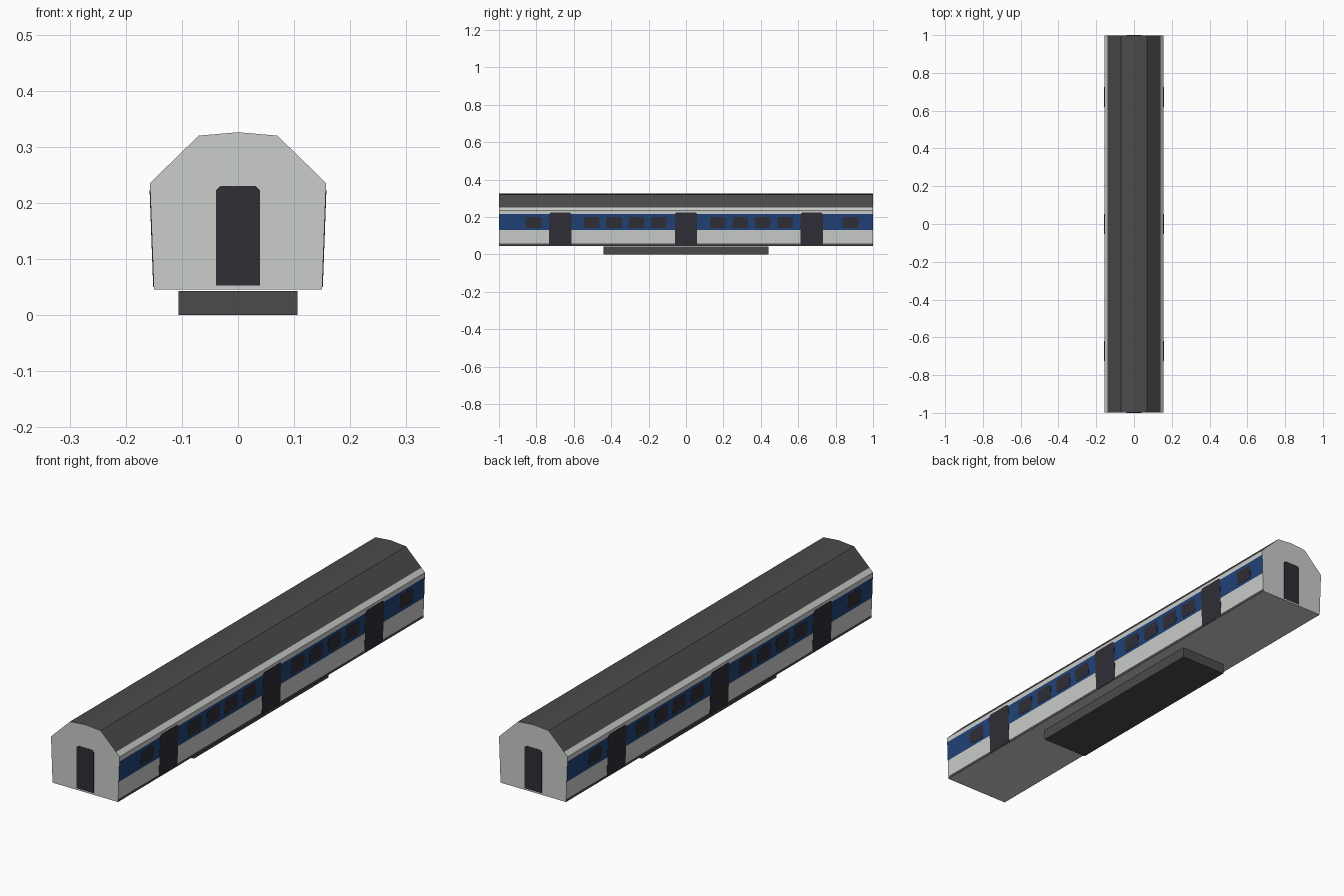
import bpy, bmesh

cube = bpy.data.objects.get("Cube")
if cube:
    bpy.data.objects.remove(cube, do_unlink=True)


def material(name, r, g, b):
    m = bpy.data.materials.new(name)
    m.use_nodes = True
    m.diffuse_color = (r, g, b, 1)
    bsdf = m.node_tree.nodes["Principled BSDF"]
    bsdf.inputs["Base Color"].default_value = (r, g, b, 1)
    bsdf.inputs["Roughness"].default_value = 0.8
    return m


PALE = material("pale grey paint", 0.59, 0.61, 0.59)
BLUE = material("blue stripe", 0.014, 0.055, 0.185)
ROOF = material("dark grey roof", 0.07, 0.07, 0.07)
GLASS = material("dark glass", 0.028, 0.028, 0.036)

HALF = 0.999          # half length of the shell, plates add the rest
SKIN = 0.001          # plate thickness
FLOOR, EAVE = 0.046, 0.235
SILL, BAND_LOW, BAND_HIGH, ROOF_LOW = 0.057, 0.13, 0.215, 0.251


def side_x(z):
    """Half width of the leaning side wall at height z."""
    return 0.15 + 0.007 * (z - FLOOR) / (EAVE - FLOOR)


def make_object(name, bm, *mats):
    bmesh.ops.recalc_face_normals(bm, faces=bm.faces)
    mesh = bpy.data.meshes.new(name)
    bm.to_mesh(mesh)
    bm.free()
    for m in mats:
        mesh.materials.append(m)
    obj = bpy.data.objects.new(name, mesh)
    bpy.context.collection.objects.link(obj)
    return obj


def prism(bm, points, push):
    """Close a flat outline and extrude it along push."""
    face = bm.faces.new([bm.verts.new(p) for p in points])
    out = bmesh.ops.extrude_face_region(bm, geom=[face], use_keep_orig=True)
    moved = [v for v in out["geom"] if isinstance(v, bmesh.types.BMVert)]
    bmesh.ops.translate(bm, verts=moved, vec=push)


# Carriage shell, with bands coloured by height
right_half = [(side_x(z), z) for z in (FLOOR, SILL, BAND_LOW, BAND_HIGH, EAVE)]
right_half += [(0.141, ROOF_LOW), (0.07, 0.32)]
profile = right_half + [(0, 0.326)] + [(-x, z) for x, z in reversed(right_half)]
bm = bmesh.new()
prism(bm, [(x, -HALF, z) for x, z in profile], (0, 2 * HALF, 0))
bm.normal_update()
for f in bm.faces:
    z = f.calc_center_median().z
    if abs(f.normal.y) > 0.9 or z < FLOOR + 0.001:
        continue
    if z < SILL or z > ROOF_LOW:
        f.material_index = 2
    elif BAND_LOW < z < BAND_HIGH:
        f.material_index = 1
make_object("carriage_shell", bm, PALE, BLUE, ROOF)


# Equipment box under the floor
bm = bmesh.new()
w, l = 0.106, 0.44
prism(bm, [(-w, -l, 0), (w, -l, 0), (w, l, 0), (-w, l, 0)], (0, 0, 0.043))
make_object("underfloor_box", bm, ROOF)


def outline(mid, half, low, high, cut, cut_bottom=True):
    """Rectangle with clipped corners, as (across, height) pairs."""
    c = cut if cut_bottom else 0
    shape = [(mid - half + c, low), (mid + half - c, low)]
    if c:
        shape.append((mid + half, low + c))
    shape += [(mid + half, high - cut), (mid + half - cut, high),
              (mid - half + cut, high), (mid - half, high - cut)]
    if c:
        shape.append((mid - half, low + c))
    return shape


def side_plate(name, shape, s):
    bm = bmesh.new()
    prism(bm, [(s * side_x(z), s * y, z) for y, z in shape], (s * SKIN, 0, 0))
    make_object(name, bm, GLASS)


def end_plate(name, shape, s):
    bm = bmesh.new()
    prism(bm, [(x, s * HALF, z) for x, z in shape], (0, s * SKIN, 0))
    make_object(name, bm, GLASS)


# Doors and windows; the second side is the first turned half round
windows = [-0.815, 0.88]
windows += [-0.505 + 0.12 * i for i in range(4)]
windows += [0.17 + 0.12 * i for i in range(4)]
for s, side in ((1, "left"), (-1, "right")):
    for i, y in enumerate((-0.672, 0, 0.672)):
        door = outline(y, 0.06, 0.05, 0.223, 0.008, False)
        side_plate(f"{side}_door_{i + 1}", door, s)
    for i, y in enumerate(windows):
        pane = outline(y, 0.042, 0.142, 0.2, 0.006)
        side_plate(f"{side}_window_{i + 1}", pane, s)

# Gangway doors in the end walls
for s, end in ((-1, "front"), (1, "back")):
    end_plate(f"{end}_gangway_door", outline(0, 0.039, 0.053, 0.23, 0.007, False), s)
